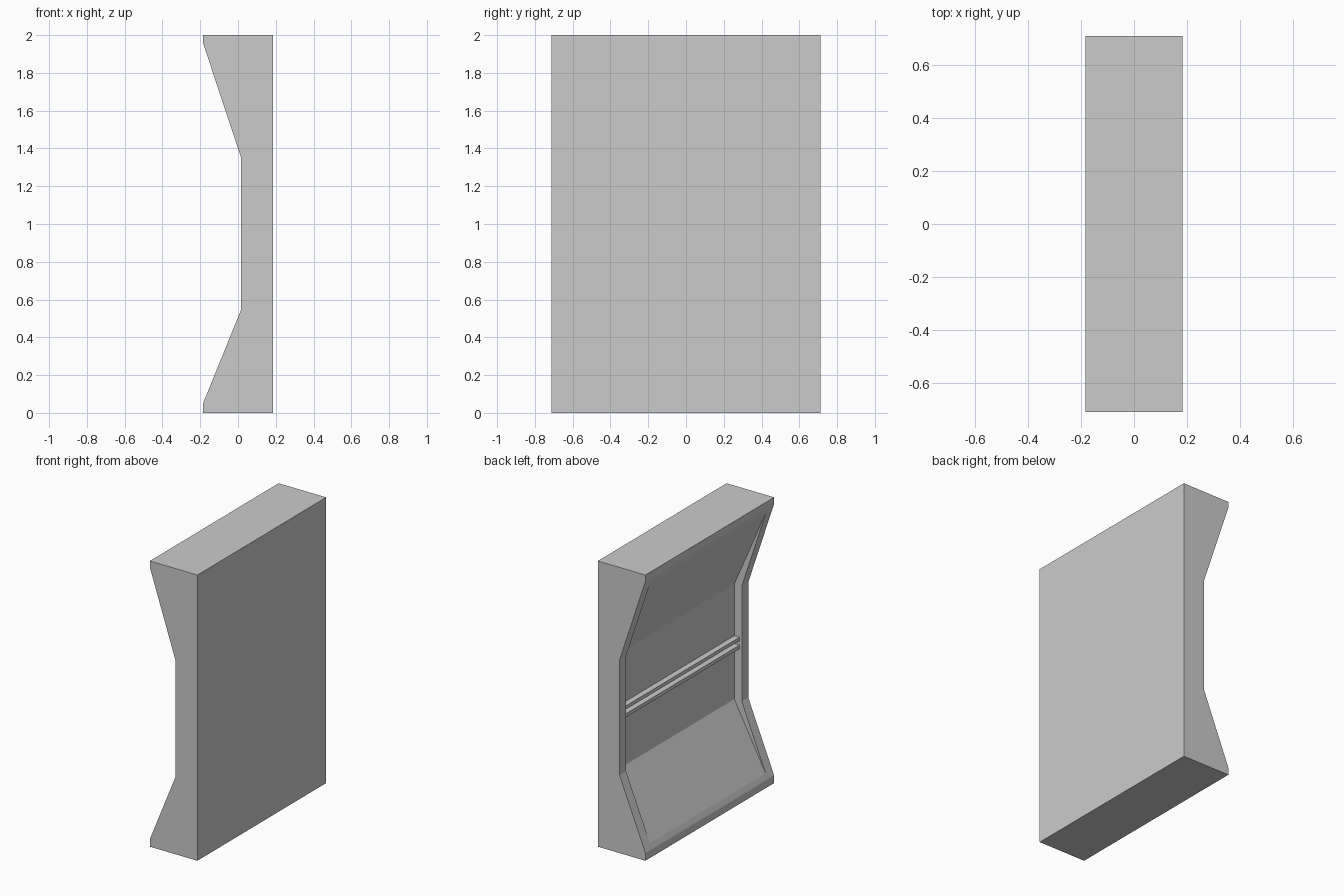
import bpy, bmesh

if "Cube" in bpy.data.objects:
    bpy.data.objects.remove(bpy.data.objects["Cube"])


def prism(name, profile, y0, y1):
    """Extrude an (x, z) profile along y into a closed solid."""
    bm = bmesh.new()
    face = bm.faces.new([bm.verts.new((x, y0, z)) for x, z in profile])
    ext = bmesh.ops.extrude_face_region(bm, geom=[face])
    verts = [v for v in ext["geom"] if isinstance(v, bmesh.types.BMVert)]
    bmesh.ops.translate(bm, verts=verts, vec=(0, y1 - y0, 0))
    bmesh.ops.recalc_face_normals(bm, faces=bm.faces)
    mesh = bpy.data.meshes.new(name)
    bm.to_mesh(mesh)
    bm.free()
    obj = bpy.data.objects.new(name, mesh)
    bpy.context.collection.objects.link(obj)
    return obj


HALF_DEPTH, HALF_WIDTH = 0.184, 0.712
INNER = 0.64              # inside face of the side walls
PANEL_X = 0.074           # recessed back panel
LOW, HIGH = 0.546, 1.352  # heights of the profile kinks

# Cabinet body with waisted side profile
body = prism("cabinet_body", [
    (HALF_DEPTH, 0), (HALF_DEPTH, 2), (-HALF_DEPTH, 2), (-HALF_DEPTH, 1.955),
    (0.016, HIGH), (0.016, LOW), (-HALF_DEPTH, 0.053), (-HALF_DEPTH, 0)],
    -HALF_WIDTH, HALF_WIDTH)

# Recess between the side walls, with sloped top and bottom panels
top_rise = (1.945 - HIGH) / (PANEL_X + HALF_DEPTH)
low_drop = (LOW - 0.062) / (PANEL_X + HALF_DEPTH)
front_x = -0.2
reach = PANEL_X - front_x
cutter = prism("recess_cutter", [
    (PANEL_X, LOW), (PANEL_X, HIGH),
    (front_x, HIGH + top_rise * reach), (front_x, LOW - low_drop * reach)],
    -INNER, INNER)
cutter.hide_render = True

mod = body.modifiers.new("recess", 'BOOLEAN')
mod.operation = 'DIFFERENCE'
mod.solver = 'EXACT'
mod.object = cutter
bpy.context.view_layer.objects.active = body
bpy.ops.object.modifier_apply(modifier=mod.name)
bpy.data.objects.remove(cutter)

# Two horizontal rails across the recessed panel
for name, z0, z1 in (("lower_rail", 0.91, 0.935), ("upper_rail", 0.965, 0.99)):
    prism(name, [(0.033, z0), (PANEL_X, z0), (PANEL_X, z1), (0.033, z1)],
          -INNER, INNER)
